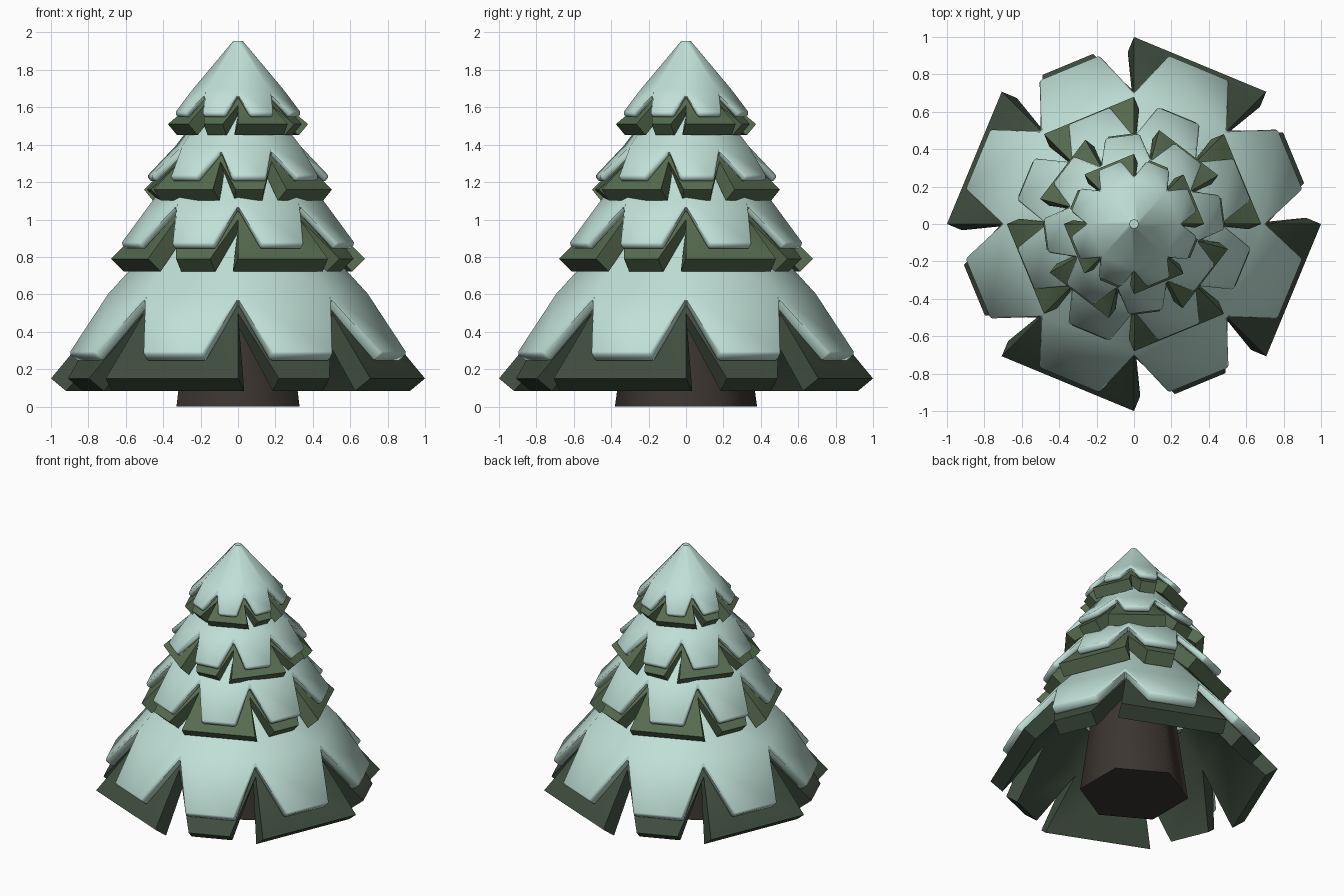
import bpy, bmesh, math

if "Cube" in bpy.data.objects:
    bpy.data.objects.remove(bpy.data.objects["Cube"])


def material(name, rgb):
    m = bpy.data.materials.new(name)
    m.diffuse_color = (*rgb, 1)
    m.use_nodes = True
    m.node_tree.nodes["Principled BSDF"].inputs["Base Color"].default_value = m.diffuse_color
    return m


SNOW = material("pale snow", (0.53, 0.75, 0.68))
GREEN = material("pine green", (0.095, 0.15, 0.08))
DARK = material("deep green", (0.05, 0.075, 0.05))
BARK = material("bark brown", (0.045, 0.036, 0.03))


def finish(bm, name, mat, smooth, thick=0, bevel=0):
    me = bpy.data.meshes.new(name)
    bm.to_mesh(me)
    bm.free()
    me.materials.append(mat)
    ob = bpy.data.objects.new(name, me)
    bpy.context.collection.objects.link(ob)
    bpy.ops.object.select_all(action='DESELECT')
    ob.select_set(True)
    bpy.context.view_layer.objects.active = ob
    if thick:
        s = ob.modifiers.new("thickness", 'SOLIDIFY')
        s.thickness, s.offset, s.use_even_offset = thick, -1, True
        bpy.ops.object.modifier_apply(modifier=s.name)
    if bevel:
        b = ob.modifiers.new("soft edge", 'BEVEL')
        b.width, b.segments = bevel, 1
        b.limit_method, b.angle_limit = 'ANGLE', math.radians(60)
        bpy.ops.object.modifier_apply(modifier=b.name)
    bpy.ops.object.shade_smooth_by_angle(angle=math.radians(smooth))
    return ob


def skirt(name, mat, rings, tip, insets, start, thick, bevel=0, cap=False):
    """Eight-sided cone whose lower edge is split into flat leaves."""
    bm = bmesh.new()

    def point(r, z, k):
        a = math.radians(start + 45 * k)
        return bm.verts.new((r * math.cos(a), r * math.sin(a), z))

    loops = [[point(r, z, k) for k in range(8)] for r, z in rings]
    for up, low in zip(loops, loops[1:]):
        for k in range(8):
            j = (k + 1) % 8
            bm.faces.new((up[k], low[k], low[j], up[j]))
    if cap:
        bm.faces.new(loops[0])
    # leaves: from each ring side down to a shortened outer side
    R, z = tip
    low = loops[-1]
    for k in range(8):
        t = insets[k % 2]
        p, q = point(R, z, k), point(R, z, k + 1)
        a, b = p.co.copy(), q.co.copy()
        p.co, q.co = a.lerp(b, t), b.lerp(a, t)
        bm.faces.new((low[k], p, q, low[(k + 1) % 8]))
    return finish(bm, name, mat, 45, thick, bevel)


# start angle, wide leaf parity, green rings / tip / thickness, snow rings / tip / thickness
tiers = [
    (-90, 1, DARK, [(.50, .72), (.71, .50)], (1.0, .15), .11,
     [(.30, 1.0), (.45, .87), (.71, .585)], (.985, .285), .07),
    (-90, 0, GREEN, [(.35, 1.12), (.47, 1.0)], (.68, .79), .10,
     [(.30, 1.28), (.475, 1.08)], (.685, .87), .05),
    (-105, 1, GREEN, [(.25, 1.42), (.36, 1.31)], (.52, 1.16), .085,
     [(.20, 1.58), (.36, 1.375)], (.522, 1.23), .045),
    (-90, 0, GREEN, [(.12, 1.75), (.255, 1.61)], (.375, 1.51), .08,
     [(.025, 1.955), (.26, 1.675)], (.373, 1.568), .04),
]
for i, (ang, wide, mat, gr, gt, gth, sr, st, sth) in enumerate(tiers):
    insets = (0, .31) if wide == 0 else (.31, 0)
    skirt(f"branch_tier_{i + 1}", mat, gr, gt, insets, ang, gth)
    skirt(f"snow_tier_{i + 1}", SNOW, sr, st, (.27, .27), ang, sth, .012, cap=i == 3)

# tapered six-sided trunk, corners towards the front and back
bm = bmesh.new()
low, top = [], []
for k in range(6):
    a = math.radians(30 + 60 * k)
    c, s = math.cos(a), math.sin(a)
    low.append(bm.verts.new((.38 * c, .38 * s, 0)))
    top.append(bm.verts.new((.25 * c, .25 * s, .95)))
for k in range(6):
    j = (k + 1) % 6
    bm.faces.new((low[k], low[j], top[j], top[k]))
bm.faces.new(low[::-1])
bm.faces.new(top)
finish(bm, "trunk", BARK, 65)
